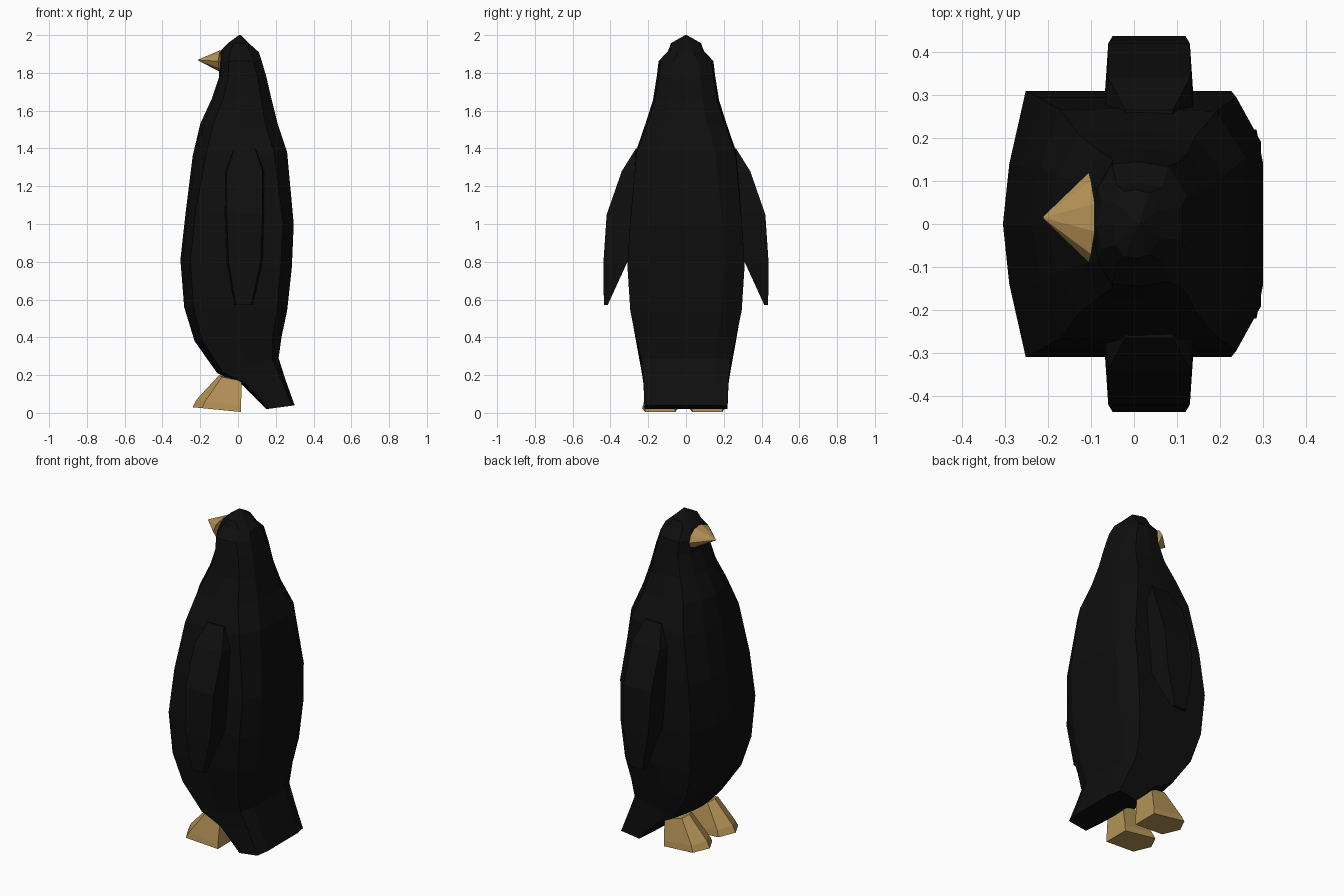
import bpy, bmesh, math


def material(name, rgb):
    m = bpy.data.materials.new(name)
    m.diffuse_color = (*rgb, 1)
    return m


black = material("black feathers", (0.0045, 0.0045, 0.0045))
tan = material("tan horn", (0.46, 0.29, 0.095))


def loft(name, rings, mat):
    """Skin a list of closed rings (equal point counts) and cap both ends."""
    bm = bmesh.new()
    rows = [[bm.verts.new(p) for p in ring] for ring in rings]
    n = len(rows[0])
    for a, b in zip(rows, rows[1:]):
        for i in range(n):
            j = (i + 1) % n
            bm.faces.new((a[i], a[j], b[j], b[i]))
    bm.faces.new(rows[0])
    bm.faces.new(rows[-1])
    bmesh.ops.remove_doubles(bm, verts=bm.verts, dist=0.0005)
    bmesh.ops.recalc_face_normals(bm, faces=bm.faces)
    mesh = bpy.data.meshes.new(name)
    bm.to_mesh(mesh)
    bm.free()
    mesh.materials.append(mat)
    ob = bpy.data.objects.new(name, mesh)
    bpy.context.collection.objects.link(ob)
    return ob


# Body cross-section: half outline of the boxy torso, front (-x) to back (+x)
half = [(-1, 0), (-0.95, 0.45), (-0.82, 1), (0, 1), (0.8, 1), (1, 0.65)]
outline = half + [(x, -y) for x, y in reversed(half[1:])]
# Round version of the same section, used for the head
half_round = [(-1, 0), (-0.85, 0.6), (-0.5, 0.95), (0, 1), (0.55, 0.9), (1, 0.4)]
outline_round = half_round + [(x, -y) for x, y in reversed(half_round[1:])]

# Body rings: front x, front z, back x, back z, half width, boxiness
sections = [
    (0.005, 2.00, 0.015, 2.00, 0.004, 0),
    (-0.05, 1.96, 0.06, 1.955, 0.08, 0),
    (-0.09, 1.92, 0.11, 1.91, 0.095, 0.0),
    (-0.10, 1.86, 0.125, 1.865, 0.145, 0.2),
    (-0.10, 1.78, 0.15, 1.78, 0.155, 0.3),
    (-0.14, 1.66, 0.18, 1.65, 0.175, 0.4),
    (-0.20, 1.53, 0.21, 1.53, 0.215, 0.5),
    (-0.24, 1.36, 0.26, 1.38, 0.27, 0.7),
    (-0.275, 1.08, 0.295, 1.00, 0.295, 1),
    (-0.305, 0.81, 0.285, 0.77, 0.31, 1),
    (-0.285, 0.56, 0.26, 0.54, 0.295, 1),
    (-0.23, 0.38, 0.23, 0.40, 0.265, 1),
    (-0.11, 0.21, 0.215, 0.29, 0.235, 1),
    (0.02, 0.15, 0.25, 0.18, 0.225, 1),
    (0.15, 0.02, 0.30, 0.04, 0.22, 1),
]
rings = []
for xf, zf, xb, zb, hy, box in sections:
    ring = []
    for (u, v), (ur, vr) in zip(outline, outline_round):
        u, v = ur + (u - ur) * box, vr + (v - vr) * box
        t = (u + 1) / 2
        ring.append((xf + (xb - xf) * t, v * hy, zf + (zb - zf) * t))
    rings.append(ring)
loft("body", rings, black)

# Flippers: z, front x, back x, inner y, outer y
flipper_rows = [
    (1.40, -0.03, 0.10, 0.20, 0.265),
    (1.28, -0.07, 0.14, 0.24, 0.34),
    (1.05, -0.07, 0.14, 0.27, 0.42),
    (0.80, -0.06, 0.13, 0.31, 0.437),
    (0.57, -0.02, 0.08, 0.415, 0.435),
]
for side, label in ((1, "left"), (-1, "right")):
    loft(label + "_flipper", [
        [(xf, side * yi, z), (xb, side * yi, z),
         (xb - 0.01, side * yo, z), (xf + 0.01, side * yo, z)]
        for z, xf, xb, yi, yo in flipper_rows], black)

# Feet: pointed sole, toe lip and a narrower sloping top
for side, label in ((0.112, "left"), (-0.137, "right")):
    def level(points):
        return [(x, side + y, z) for x, y, z in points]
    loft(label + "_foot", [
        level([(0.015, -0.08, 0.005), (0.015, 0.08, 0.005), (-0.19, 0.095, 0.025),
               (-0.24, 0, 0.03), (-0.19, -0.095, 0.025)]),
        level([(0.016, -0.08, 0.04), (0.016, 0.08, 0.04), (-0.175, 0.085, 0.06),
               (-0.22, 0, 0.07), (-0.175, -0.085, 0.06)]),
        level([(0.02, -0.065, 0.17), (0.02, 0.065, 0.17), (-0.085, 0.05, 0.19),
               (-0.10, 0, 0.20), (-0.085, -0.05, 0.19)]),
    ], tan)

# Beak: flattened faceted cone with a slightly curved base
base, tip = [], []
for i in range(10):
    a = 2 * math.pi * i / 10
    c, s = math.cos(a), math.sin(a)
    base.append((-0.09 - 0.015 * c * c, 0.015 + 0.105 * c, 1.862 + 0.062 * s))
    tip.append((-0.212 + 0.001 * s * s, 0.015 + 0.002 * c, 1.868 + 0.002 * s))
loft("beak", [base, tip], tan)
